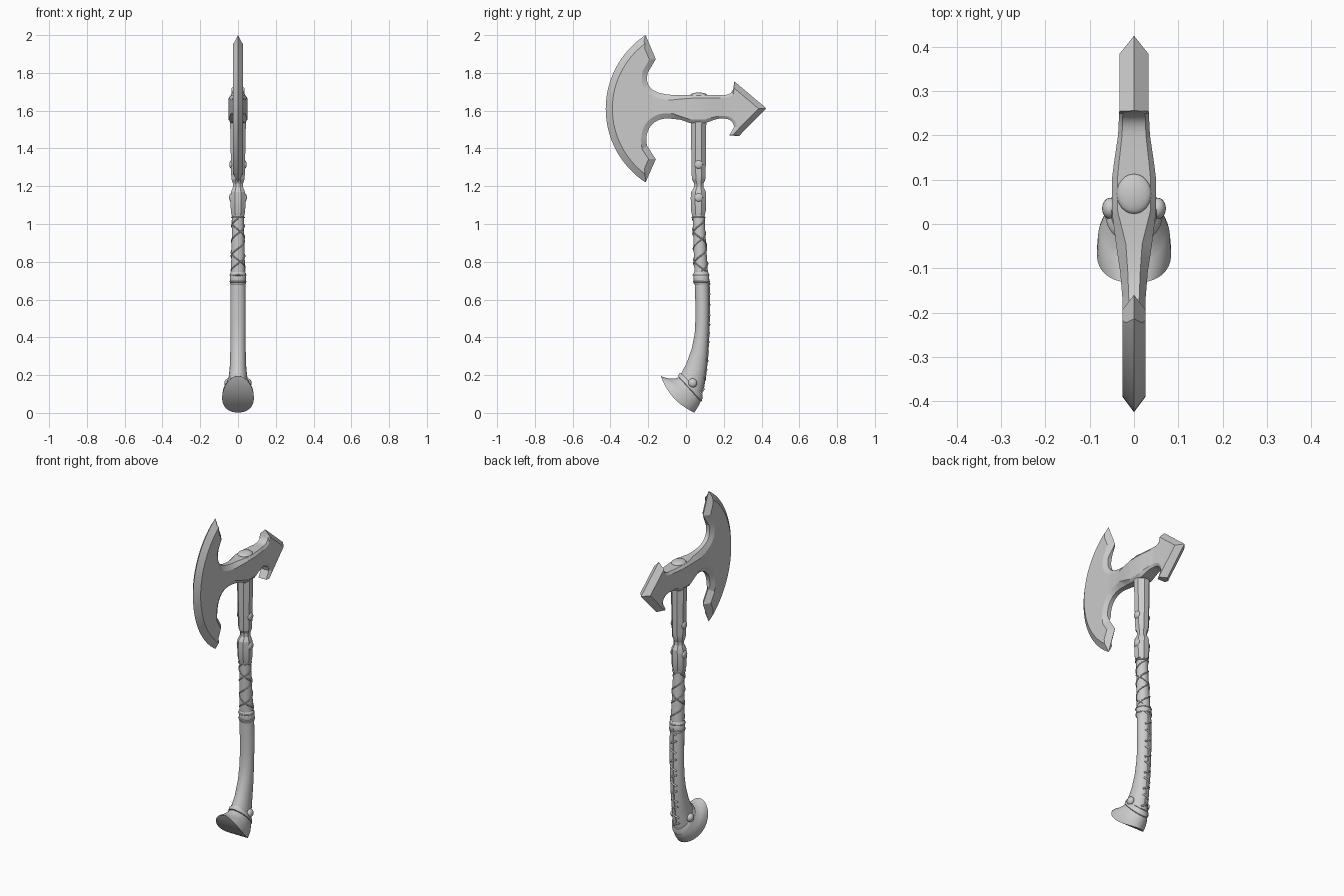
import bpy, bmesh, math
from mathutils import Vector

if "Cube" in bpy.data.objects:
    bpy.data.objects.remove(bpy.data.objects["Cube"])


def finish(bm, name, angle=35):
    bmesh.ops.recalc_face_normals(bm, faces=bm.faces)
    me = bpy.data.meshes.new(name)
    bm.to_mesh(me)
    bm.free()
    ob = bpy.data.objects.new(name, me)
    bpy.context.collection.objects.link(ob)
    bpy.ops.object.select_all(action='DESELECT')
    ob.select_set(True)
    bpy.context.view_layer.objects.active = ob
    bpy.ops.object.shade_smooth_by_angle(angle=math.radians(angle))
    return ob


def bezier(a, b, c, d, n=10):
    a, b, c, d = map(Vector, (a, b, c, d))
    return [tuple(a*(1-t)**3 + 3*b*t*(1-t)**2 + 3*c*t*t*(1-t) + d*t**3)
            for t in [i/n for i in range(n + 1)]]


def loft(name, sections, n=24, bulge=0, angle=35):
    """Elliptical sections given as (yA, zA, yB, zB, half_width_x)."""
    bm = bmesh.new()
    rings = []
    k = 1/math.cos(math.pi/n)
    for j, (ya, za, yb, zb, hx) in enumerate(sections):
        a, b = Vector((0, ya, za)), Vector((0, yb, zb))
        c, u = (a + b)/2, (b - a)/2
        nrm = Vector((0, u.z, -u.y)).normalized()
        ring = []
        for i in range(n):
            t = 2*math.pi*(i + .5)/n
            p = c + u*k*math.cos(t) + Vector((hx*k*math.sin(t), 0, 0))
            if j == len(sections) - 1:
                p += nrm*bulge*math.sin(t)**2
            ring.append(bm.verts.new(p))
        rings.append(ring)
    for r, s in zip(rings, rings[1:]):
        for i in range(n):
            bm.faces.new((r[i], r[(i+1) % n], s[(i+1) % n], s[i]))
    for r in (rings[0], rings[-1]):
        for i in range(n//2 - 1):
            bm.faces.new((r[i], r[i+1], r[n-2-i], r[n-1-i]))
    return finish(bm, name, angle)


def level(rows):
    return [(y0, z, y1, z, hx) for z, y0, y1, hx in rows]


def cord(name, pts, r, cyclic=False):
    cu = bpy.data.curves.new(name, 'CURVE')
    cu.dimensions = '3D'
    cu.bevel_depth = r
    cu.bevel_resolution = 2
    cu.use_fill_caps = True
    sp = cu.splines.new('POLY')
    sp.points.add(len(pts) - 1)
    for q, p in zip(sp.points, pts):
        q.co = (*p, 1)
    sp.use_cyclic_u = cyclic
    ob = bpy.data.objects.new(name, cu)
    bpy.context.collection.objects.link(ob)


def dome(name, loc, scale):
    bm = bmesh.new()
    bmesh.ops.create_uvsphere(bm, u_segments=24, v_segments=12, radius=1)
    for v in bm.verts:
        v.co = Vector(a*b for a, b in zip(v.co, scale)) + Vector(loc)
    finish(bm, name, 60)


# Axe head outline in (y, z), counter-clockwise: (bevel width, rim thickness, points)
th = math.atan2(.39, .255)
arc = [(.041 - .466*math.cos(th*(1 - i/16)), 1.61 + .466*math.sin(th*(1 - i/16)))
       for i in range(33)]
chains = [
    (.035, 0, arc),
    (.032, 0, [(-.16, 1.343)]),
    (.028, .45, bezier((-.207, 1.415), (-.222, 1.5), (-.175, 1.565), (-.085, 1.558))),
    (.018, .75, [(-.03, 1.552), (.02, 1.535), (.105, 1.535)]),
    (.014, .75, bezier((.15, 1.552), (.2, 1.566), (.25, 1.56), (.255, 1.515), 6)),
    (.004, .8, [(.23, 1.47)]),
    (.028, 0, [(.28, 1.465), (.425, 1.613)]),
    (.004, .8, [(.256, 1.755)]),
    (.014, .75, bezier((.25, 1.715), (.24, 1.69), (.225, 1.682), (.19, 1.682), 6)),
    (.016, .75, [(.1, 1.682), (.03, 1.682)]),
    (.028, .45, bezier((-.045, 1.682), (-.165, 1.685), (-.222, 1.715), (-.203, 1.80))),
    (.032, 0, [(-.16, 1.873)]),
]
outline = [(Vector(p), d, e) for d, e, pts in chains for p in pts]
N = len(outline)
inset, rim = [], []
for i, (p, d2, e2) in enumerate(outline):
    p0, d1, e1 = outline[i-1]
    a, b = (p - p0).normalized(), (outline[(i+1) % N][0] - p).normalized()
    n1, n2 = Vector((-a.y, a.x)), Vector((-b.y, b.x))
    det = n1.x*n2.y - n1.y*n2.x
    if abs(det) < .12:
        off = (n1 + n2).normalized()*(d1 + d2)/2
    else:
        off = Vector((d1*n2.y - d2*n1.y, n1.x*d2 - n2.x*d1))/det
    if off.length > .09:
        off *= .09/off.length
    inset.append(p + off)
    rim.append(min(e1, e2))

# Head thickness along y; x holds a 0..1 weight until it is scaled
thick = [(-.5, .026), (-.17, .026), (-.11, .031), (-.05, .04), (.02, .049),
         (.1, .05), (.14, .045), (.2, .036), (.26, .033), (.5, .033)]


def half(y):
    for (a, ha), (b, hb) in zip(thick, thick[1:]):
        if y <= b:
            return ha + (hb - ha)*(y - a)/(b - a)


bm = bmesh.new()
r0 = [bm.verts.new((0, *o[0])) for o in outline]
r1 = [bm.verts.new((e, *o[0])) for e, o in zip(rim, outline)]
r2 = [bm.verts.new((1, *q)) for q in inset]
for r, s in ((r0, r1), (r1, r2)):
    for i in range(N):
        j = (i + 1) % N
        bm.faces.new((r[i], r[j], s[j], s[i]))
bm.faces.new(r2)
bmesh.ops.remove_doubles(bm, verts=bm.verts, dist=1e-5)
bmesh.ops.triangulate(bm, faces=[f for f in bm.faces if len(f.verts) > 4])
for y, _ in thick[1:-1]:
    bmesh.ops.bisect_plane(bm, geom=bm.verts[:] + bm.edges[:] + bm.faces[:], dist=1e-6,
                           plane_co=(0, y, 0), plane_no=(0, 1, 0))
for v in bm.verts:
    v.co.x *= half(v.co.y)
dup = bmesh.ops.duplicate(bm, geom=bm.verts[:] + bm.edges[:] + bm.faces[:])['geom']
for v in dup:
    if isinstance(v, bmesh.types.BMVert):
        v.co.x *= -1
bmesh.ops.remove_doubles(bm, verts=bm.verts, dist=1e-5)
finish(bm, "axe_head", 22)
dome("head_top_cap", (0, .068, 1.682), (.039, .045, .014))

# Faceted metal socket, neck and lower ferrule
loft("socket", level([
    (1.62, .025, .108, .042), (1.5, .026, .107, .041), (1.26, .03, .104, .036),
    (1.235, .032, .102, .034), (1.215, .043, .093, .027), (1.195, .043, .093, .027),
    (1.17, .027, .105, .037), (1.14, .025, .106, .04), (1.07, .026, .105, .038),
    (1.045, .033, .099, .034)]), n=8, angle=20)
for z, hx in ((1.315, .036), (1.14, .037)):
    for s in (-1, 1):
        dome("socket_rivet", (s*hx, .067, z), (.01, .022, .022))

# Wrapped upper grip and its lower band
loft("upper_grip", level([
    (1.06, .035, .098, .031), (.98, .037, .101, .032), (.88, .04, .107, .034),
    (.76, .044, .115, .037), (.70, .046, .118, .038)]))
loft("grip_band", level([
    (.745, .043, .116, .037), (.738, .039, .121, .042), (.685, .041, .124, .043),
    (.678, .046, .121, .039)]))


def loop(z, yc, rx, ry):
    return [(rx*math.cos(t), yc + ry*math.sin(t), z)
            for t in [2*math.pi*i/32 for i in range(32)]]


for z, yc, r in ((.73, .08, .041), (.695, .082, .042), (1.035, .066, .034)):
    cord("band_cord", loop(z, yc, r, r), .004, True)
for s, phase in ((1, 0), (1, math.pi), (-1, .8)):
    pts = []
    for i in range(81):
        u = i/80
        t = phase + s*u*2*math.pi*1.75
        r = .0375 - .0055*u
        pts.append((r*math.cos(t), .08 - .014*u + r*math.sin(t), .75 + .28*u))
    cord("wrap_cord", pts, .0035)

# Curved lower grip
lower = [(.046, .71, .121, .71, .039), (.049, .6, .123, .6, .041),
         (.05, .5, .122, .49, .040), (.046, .42, .119, .4, .040),
         (.03, .34, .114, .3, .041), (.002, .26, .104, .205, .044),
         (-.028, .205, .086, .1, .053)]
loft("lower_grip", lower, angle=60)

# Laced seam down the back of the lower grip
back = [Vector((0, s[2] + .001, s[3])) for s in lower]
seam = [a.lerp(b, i/4) for a, b in zip(back, back[1:]) for i in range(4)]
cord("seam", seam, .003)
for i in range(1, len(seam), 2):
    p = seam[i]
    s = 1 if i % 4 == 1 else -1
    cord("lace", [(x*.02, p.y - .006*abs(x) + .002, p.z + s*x*.01)
                  for x in (-1, -.5, 0, .5, 1)], .005)

# Flared pommel with a bowed end face
loft("pommel_collar", [
    (-.03, .212, .088, .095, .053), (-.037, .207, .088, .082, .061),
    (-.042, .195, .083, .062, .064), (-.035, .183, .078, .06, .058)])
loft("pommel", [
    (-.03, .19, .078, .07, .057), (-.058, .182, .074, .052, .066),
    (-.09, .182, .066, .036, .074), (-.115, .188, .056, .02, .081),
    (-.133, .195, .044, .002, .084)], n=40, bulge=.028)
for s in (-1, 1):
    dome("pommel_rivet", (s*.054, .035, .158), (.018, .024, .024))
